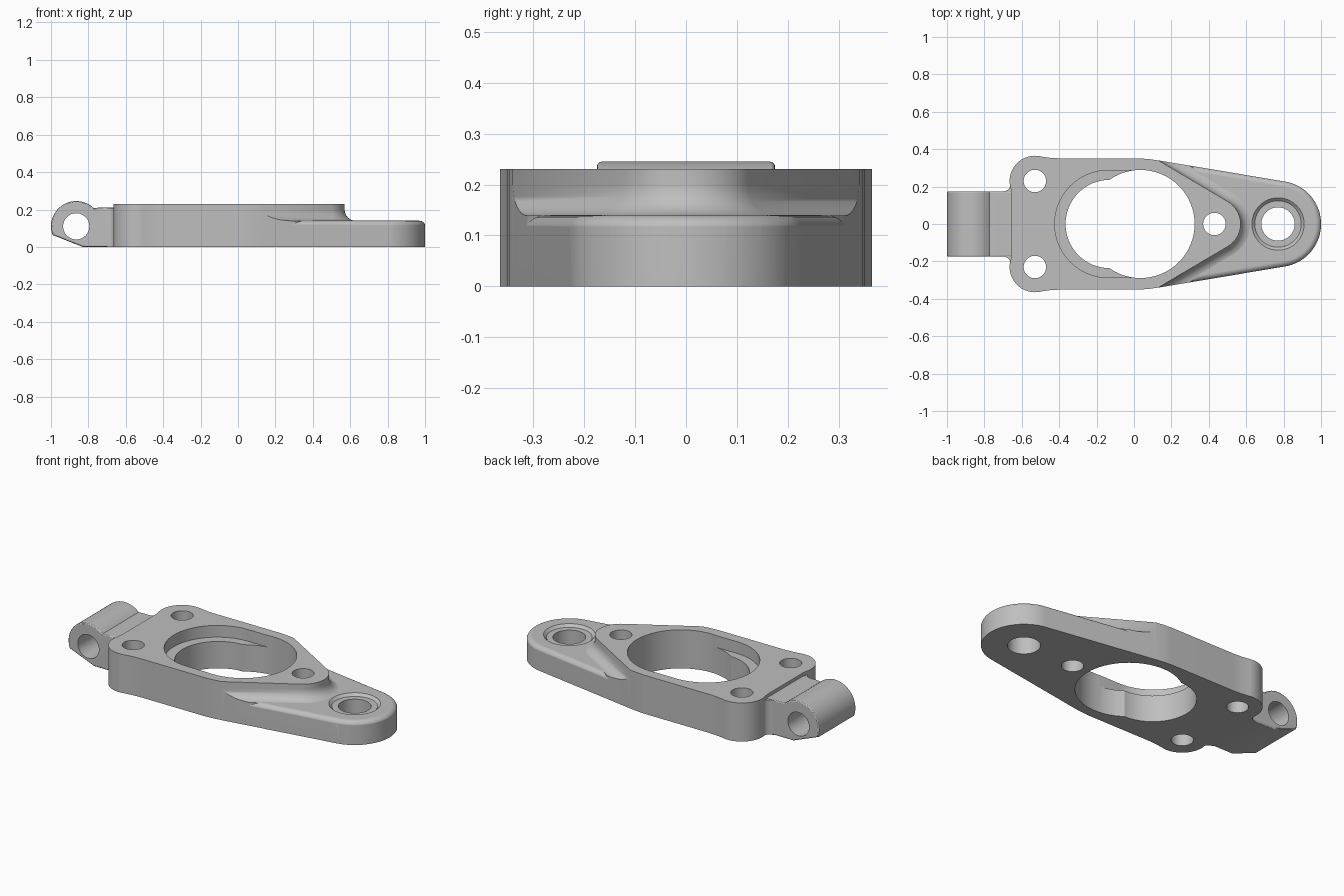
import bpy, bmesh
from math import sin, cos, radians, pi

if "Cube" in bpy.data.objects:
    bpy.data.objects.remove(bpy.data.objects["Cube"])

metal = bpy.data.materials.new("grey_metal")
metal.use_nodes = True
GREY = (0.52, 0.52, 0.52, 1)
metal.diffuse_color = GREY
metal.node_tree.nodes["Principled BSDF"].inputs["Base Color"].default_value = GREY


def arc(cx, cy, r, a0, a1, n=16):
    """Points on an arc, angles in degrees."""
    return [(cx + r * cos(radians(a0 + (a1 - a0) * i / n)),
             cy + r * sin(radians(a0 + (a1 - a0) * i / n))) for i in range(n + 1)]


def mirrored(half):
    """Close an upper half outline with its mirror image."""
    return half + [(x, -y) for x, y in reversed(half) if abs(y) > 1e-5]


def nose(cx, r, angle, length=0.9):
    """Rounded wedge: an arc with tangent lines running back to the left."""
    half = arc(cx, 0, r, 0, angle, 24)
    x, y = half[-1]
    a = radians(angle)
    return mirrored(half + [(x - length * sin(a), y + length * cos(a))])


def loft(name, layers, axis="z"):
    """Solid through equal outlines; layers are (outline, height) pairs."""
    bm = bmesh.new()
    rings = []
    for pts, h in layers:
        rings.append([bm.verts.new((p, q, h) if axis == "z" else (p, h, q)) for p, q in pts])
    n = len(rings[0])
    for low, high in zip(rings, rings[1:]):
        for i in range(n):
            j = (i + 1) % n
            bm.faces.new((low[i], low[j], high[j], high[i]))
    bm.faces.new(rings[0][::-1])
    bm.faces.new(rings[-1])
    bmesh.ops.recalc_face_normals(bm, faces=bm.faces)
    mesh = bpy.data.meshes.new(name)
    bm.to_mesh(mesh)
    bm.free()
    mesh.materials.append(metal)
    ob = bpy.data.objects.new(name, mesh)
    bpy.context.collection.objects.link(ob)
    return ob


def prism(name, pts, h0, h1, axis="z"):
    return loft(name, [(pts, h0), (pts, h1)], axis)


def circle(cx, cy, r, n=64):
    return arc(cx, cy, r, 0, 360 * (n - 1) / n, n - 1)


def apply(ob, mod):
    bpy.context.view_layer.objects.active = ob
    bpy.ops.object.modifier_apply(modifier=mod.name)


def combine(ob, other, operation):
    mod = ob.modifiers.new("bool", "BOOLEAN")
    mod.operation, mod.solver, mod.object = operation, "EXACT", other
    apply(ob, mod)
    bpy.data.objects.remove(other)


# Main body: rounded nose, straight flanks and two ears
BEND = [(0.13, 0.34), (0.08, 0.347), (0.03, 0.351), (-0.40, 0.351), (-0.45, 0.354)]
outline = mirrored(arc(0.77, 0, 0.23, 0, 80.5, 24) + BEND
                   + arc(-0.53, 0.23, 0.135, 75, 197, 24) + [(-0.656, 0.165)])
body = prism("bracket_body", outline, 0, 0.23)

# Waste above the low nose: box minus rounded nose minus flared core
waste = prism("waste", [(0.1, -0.45), (1.1, -0.45), (1.1, 0.45), (0.1, 0.45)], 0.1, 0.3)
steps = [i * pi / 16 for i in range(9)]
dome = [(nose(0.77, 0.231, 80.5), 0.08)]
dome += [(nose(0.77, 0.231 - 0.031 * (1 - cos(t)), 80.5), 0.11 + 0.03 * sin(t)) for t in steps]
core = [(nose(0.43, 0.201, 59.4), 0.09)]
core += [(nose(0.43, 0.14 + 0.061 * (1 - cos(t)), 59.4), 0.2 - 0.061 * sin(t))
         for t in reversed(steps)]
core += [(nose(0.43, 0.14, 59.4), 0.32)]
combine(waste, loft("dome", dome), "DIFFERENCE")
combine(waste, loft("core", core), "DIFFERENCE")
combine(body, waste, "DIFFERENCE")

# Hinge barrel on the left end, with softened edges
side = [(-0.62, 0), (-0.83, 0)] + arc(-0.865, 0.11, 0.135, 200, 47, 28)
side += [(-0.757, 0.209), (-0.74, 0.21), (-0.62, 0.21)]
hinge = prism("hinge", side, -0.175, 0.175, "y")
bevel = hinge.modifiers.new("bevel", "BEVEL")
bevel.width, bevel.segments = 0.01, 3
bevel.limit_method, bevel.angle_limit = "ANGLE", radians(60)
apply(hinge, bevel)
combine(body, hinge, "UNION")

# Concave webs where the hinge meets the body
web = mirrored([(-0.62, 0.214)] + arc(-0.7, 0.214, 0.04, 0, -90, 8))
combine(body, prism("web", web, 0, 0.207), "UNION")

# Vertical holes: ears, tip, nose, and the two overlapping bores
for x, y, r in [(-0.53, 0.23, 0.06), (-0.53, -0.23, 0.06), (0.43, 0, 0.06),
                (0.77, 0, 0.089), (0.035, 0, 0.289), (-0.13, 0, 0.236)]:
    combine(body, prism("hole", circle(x, y, r), -0.1, 0.4), "DIFFERENCE")

# Slot shaped counterbore around the main bore
slot = arc(0.035, 0, 0.287, -90, 90, 32) + arc(-0.137, 0, 0.287, 90, 270, 32)
combine(body, prism("slot", slot, 0.16, 0.4), "DIFFERENCE")

# Shallow tapered seat around the nose hole
seat = [(circle(0.77, 0, 0.124), 0.125), (circle(0.77, 0, 0.141), 0.141),
        (circle(0.77, 0, 0.141), 0.16)]
combine(body, loft("seat", seat), "DIFFERENCE")

# Hinge pin hole
combine(body, prism("pin_hole", circle(-0.865, 0.11, 0.07, 48), -0.4, 0.4, "y"), "DIFFERENCE")

# Smooth curved walls, crisp edges
bpy.ops.object.select_all(action="DESELECT")
body.select_set(True)
bpy.context.view_layer.objects.active = body
bpy.ops.object.shade_smooth_by_angle(angle=radians(28))
weighted = body.modifiers.new("weighted_normals", "WEIGHTED_NORMAL")
weighted.keep_sharp = True
